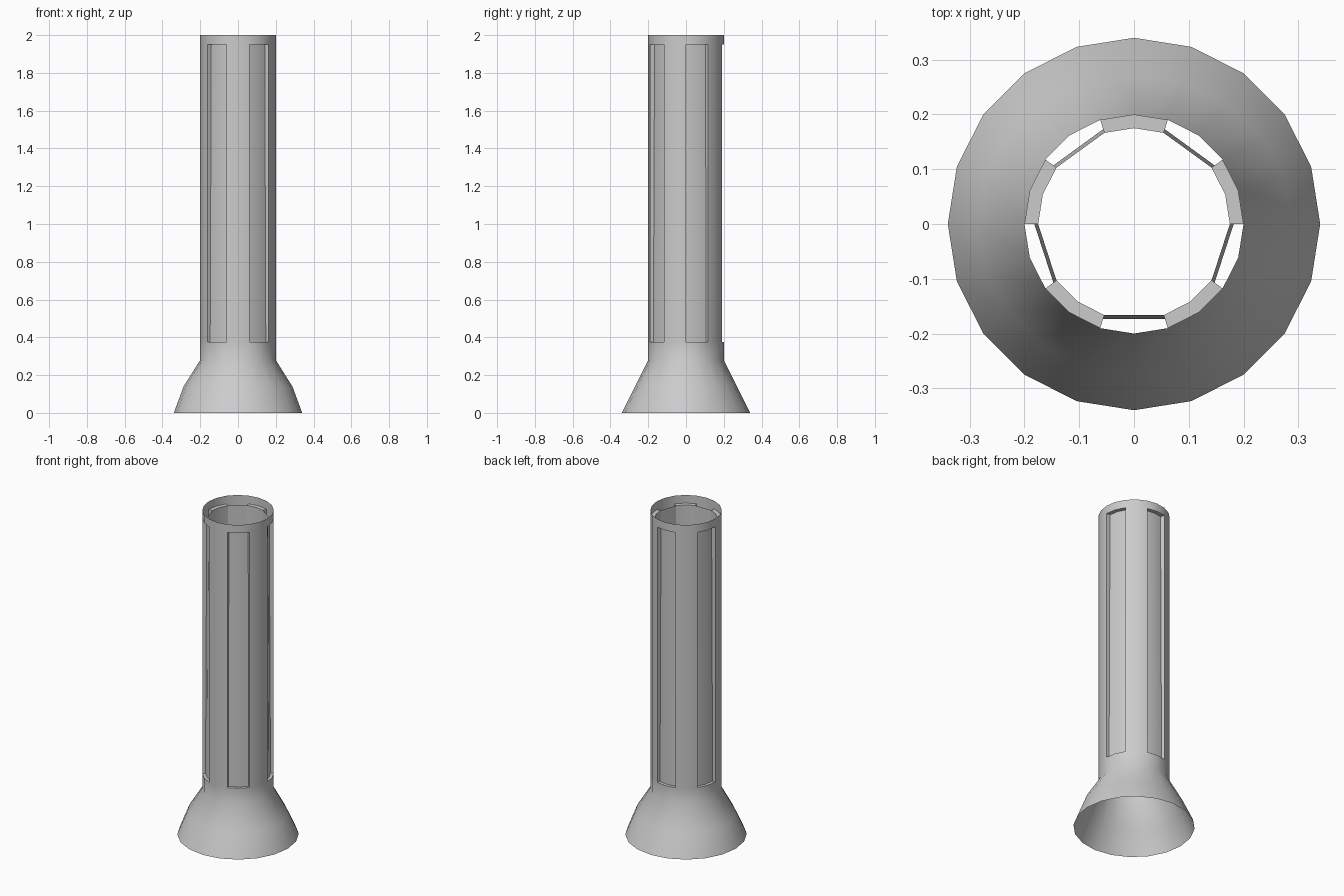
import bpy, bmesh
from math import cos, sin, radians

if "Cube" in bpy.data.objects:
    bpy.data.objects.remove(bpy.data.objects["Cube"])

N = 20


def ring(bm, rx, ry, z):
    return [bm.verts.new((rx * cos(radians(18 * i)), ry * sin(radians(18 * i)), z))
            for i in range(N)]


def finish(bm, name):
    me = bpy.data.meshes.new(name)
    bm.to_mesh(me)
    bm.free()
    ob = bpy.data.objects.new(name, me)
    bpy.context.collection.objects.link(ob)
    bpy.context.view_layer.objects.active = ob
    ob.select_set(True)
    bpy.ops.object.shade_smooth_by_angle(angle=radians(35))
    ob.select_set(False)


# thin-walled tube with flared foot and five recessed panels
bm = bmesh.new()
profile = [(0.34, 0.34, 0), (0.288, 0.27, 0.14), (0.2, 0.2, 0.28),
           (0.2, 0.2, 0.375), (0.2, 0.2, 1.95), (0.2, 0.2, 2)]
rings = [ring(bm, *p) for p in profile]
PANEL_ROW = 3
panels = [0, 4, 8, 12, 16]
recessed = {(p + k) % N for p in panels for k in (0, 1)}
for row, (lo, hi) in enumerate(zip(rings, rings[1:])):
    for i in range(N):
        if row == PANEL_ROW and i in recessed:
            continue
        j = (i + 1) % N
        bm.faces.new((lo[i], lo[j], hi[j], hi[i]))

# recess floors, ledges and side walls (slightly deeper at the top)
lo, hi = rings[PANEL_ROW], rings[PANEL_ROW + 1]
inner = {}
for p in panels:
    ids = (p, p + 1, p + 2)
    for i in ids:
        a = radians(18 * i)
        inner[i] = (bm.verts.new((0.182 * cos(a), 0.182 * sin(a), 0.375)),
                    bm.verts.new((0.175 * cos(a), 0.175 * sin(a), 1.95)))
    for i, j in zip(ids, ids[1:]):
        (b0, t0), (b1, t1) = inner[i], inner[j]
        bm.faces.new((b0, b1, t1, t0))
        bm.faces.new((lo[i], lo[j], b1, b0))
        bm.faces.new((t0, t1, hi[j], hi[i]))
    for i in (p, p + 2):
        b, t = inner[i]
        bm.faces.new((lo[i], b, t, hi[i]))

# flat inner walls joining neighbouring recesses
for p in panels:
    b0, t0 = inner[p + 2]
    b1, t1 = inner[(p + 4) % N]
    bm.faces.new((b0, b1, t1, t0))
bmesh.ops.recalc_face_normals(bm, faces=bm.faces[:])
finish(bm, "flared_tube")
